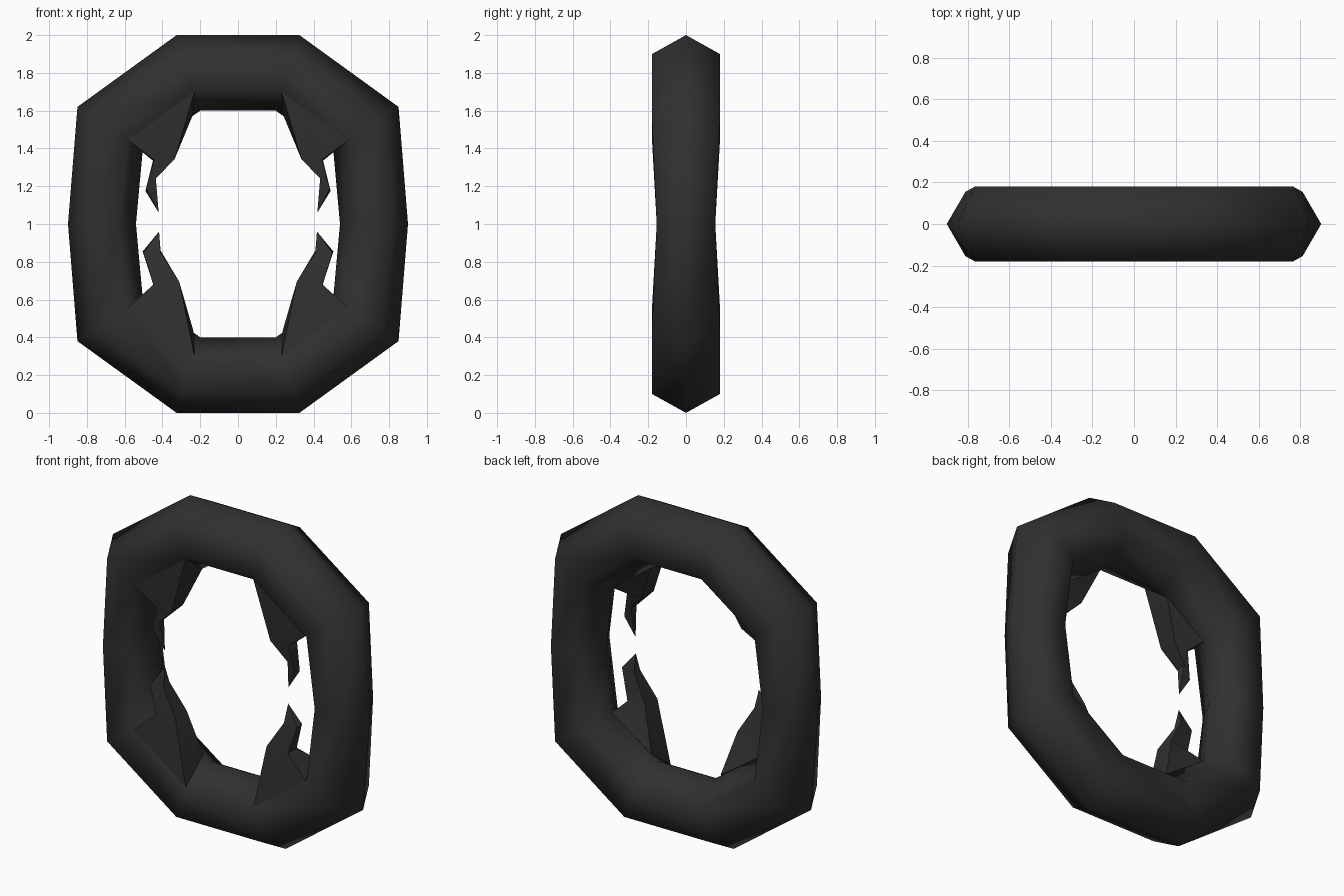
import bpy, bmesh, math

if "Cube" in bpy.data.objects:
    bpy.data.objects.remove(bpy.data.objects["Cube"])

mat = bpy.data.materials.new("charcoal black")
mat.diffuse_color = (0.03, 0.03, 0.03, 1)
mat.use_nodes = True
mat.node_tree.nodes["Principled BSDF"].inputs["Base Color"].default_value = mat.diffuse_color


def make(name, verts, faces):
    me = bpy.data.meshes.new(name)
    me.from_pydata(verts, [], faces)
    bm = bmesh.new()
    bm.from_mesh(me)
    bmesh.ops.recalc_face_normals(bm, faces=bm.faces)
    bm.to_mesh(me)
    bm.free()
    me.materials.append(mat)
    ob = bpy.data.objects.new(name, me)
    bpy.context.collection.objects.link(ob)
    bpy.context.view_layer.objects.active = ob
    return ob


# Ring frame: ten stations, each a six-sided section between outer and inner outline
# station: outer x, outer z, inner x, inner z, half depth (z relative to the middle)
quarter = [(0.325, 1.0, 0.20, 0.60, 0.18), (0.85, 0.62, 0.505, 0.385, 0.18)]
right = quarter + [(0.90, 0.0, 0.54, 0.0, 0.155)]
right += [(a, -b, c, -d, h) for a, b, c, d, h in reversed(quarter)]
stations = right + [(-a, b, -c, d, h) for a, b, c, d, h in reversed(right)]
section = [(0, 0), (0.25, -1), (0.75, -1), (1, 0), (0.75, 1), (0.25, 1)]
verts = []
for ox, oz, ix, iz, h in stations:
    for t, s in section:
        verts.append((ox + (ix - ox) * t, s * h, 1 + oz + (iz - oz) * t))
n = len(stations)
faces = [(i * 6 + j, i * 6 + (j + 1) % 6, (i + 1) % n * 6 + (j + 1) % 6, (i + 1) % n * 6 + j)
         for i in range(n) for j in range(6)]
frame = make("ring_frame", verts, faces)
frame.data.polygons.foreach_set("use_smooth", [True] * len(frame.data.polygons))

# Bent fangs growing from the front inner bevel of the four diagonal sides
# each ring: front inner, front outer, back outer, back inner
upper = [
    [(0.23, -0.18, 1.70), (0.585, -0.18, 1.445), (0.505, 0, 1.385), (0.24, 0, 1.575)],
    [(0.335, -0.165, 1.345), (0.445, -0.155, 1.34), (0.45, -0.07, 1.335), (0.34, -0.05, 1.34)],
    [(0.435, -0.14, 1.24), (0.485, -0.14, 1.19), (0.49, -0.10, 1.175), (0.44, -0.09, 1.25)],
]
lower = [
    [(0.23, -0.18, 0.30), (0.585, -0.18, 0.555), (0.505, 0, 0.615), (0.235, 0, 0.43)],
    [(0.31, -0.165, 0.69), (0.447, -0.155, 0.68), (0.447, -0.07, 0.675), (0.315, -0.05, 0.70)],
    [(0.41, -0.14, 0.85), (0.50, -0.14, 0.845), (0.505, -0.10, 0.855), (0.41, -0.08, 0.86)],
]


def fang(name, rings, tip, side):
    v = [(x * side, y, z) for r in rings for x, y, z in r]
    v.append((tip[0] * side, tip[1], tip[2]))
    f = [(0, 1, 2, 3)]
    for k in (0, 4):
        f += [(k + j, k + (j + 1) % 4, k + 4 + (j + 1) % 4, k + 4 + j) for j in range(4)]
    f += [(8 + j, 8 + (j + 1) % 4, 12) for j in range(4)]
    ob = make(name, v, f)
    bpy.ops.object.select_all(action='DESELECT')
    ob.select_set(True)
    bpy.ops.object.shade_smooth_by_angle(angle=math.radians(50))


for side, label in ((1, "right"), (-1, "left")):
    fang("upper_fang_" + label, upper, (0.42, -0.11, 1.06), side)
    fang("lower_fang_" + label, lower, (0.418, -0.11, 0.96), side)
